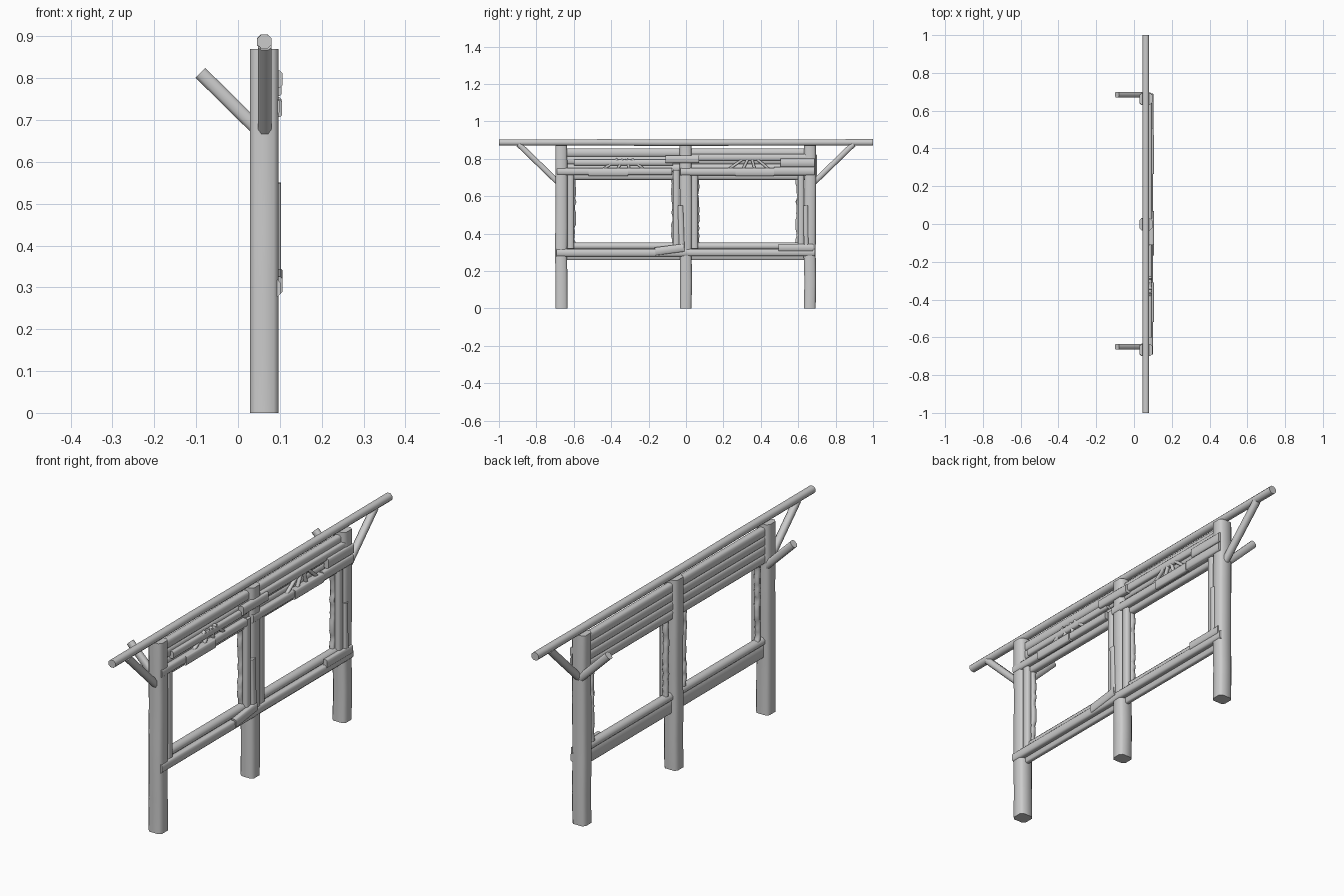
import bpy, bmesh, math, random
from mathutils import Vector, Matrix

random.seed(4)
cube = bpy.data.objects.get("Cube")
if cube:
    bpy.data.objects.remove(cube)

wood = bpy.data.materials.new("pale_grey_wood")
wood.use_nodes = True
GREY = (0.6, 0.6, 0.6, 1)
wood.diffuse_color = GREY
wood.node_tree.nodes["Principled BSDF"].inputs["Base Color"].default_value = GREY


def beam(name, start, end, wide, deep, round_off=0.25, cuts=0, jitter=0.0):
    """Timber from start to end; deep is its size along x (or y for beams across x)."""
    start, end = Vector(start), Vector(end)
    axis = end - start
    side = Vector((1, 0, 0)) if abs(axis.x) < 0.01 else Vector((0, 1, 0))
    direction = axis.normalized()
    across = direction.cross(side)
    c = round_off * min(wide, deep)
    a, b = deep / 2, wide / 2
    # chamfered cross-section swept along the axis
    section = [(a - c, b), (a, b - c), (a, c - b), (a - c, -b),
               (c - a, -b), (-a, c - b), (-a, b - c), (c - a, b)]
    bm = bmesh.new()
    rings = []
    for i in range(cuts + 2):
        centre = start + axis * i / (cuts + 1)
        shift = across * random.uniform(-jitter, jitter)
        grow = 1 + random.uniform(-jitter, jitter) / wide
        rings.append([bm.verts.new(centre + shift + side * u + across * v * grow)
                      for u, v in section])
    for r, s in zip(rings, rings[1:]):
        for k in range(8):
            bm.faces.new((r[k], r[k - 1], s[k - 1], s[k]))
    bm.faces.new(rings[0])
    bm.faces.new(rings[-1][::-1])
    bmesh.ops.recalc_face_normals(bm, faces=bm.faces)
    mesh = bpy.data.meshes.new(name)
    bm.to_mesh(mesh)
    bm.free()
    mesh.materials.append(wood)
    obj = bpy.data.objects.new(name, mesh)
    bpy.context.collection.objects.link(obj)
    bpy.context.view_layer.objects.active = obj
    obj.select_set(True)
    bpy.ops.object.shade_smooth_by_angle(angle=math.radians(50))
    obj.select_set(False)
    return obj


def board(name, y0, y1, z0, z1, x0, x1, tilt=0.0, round_off=0.2):
    """Horizontal timber given by its extents."""
    z = (z0 + z1) / 2
    x = (x0 + x1) / 2
    return beam(name, (x, y0, z - tilt), (x, y1, z + tilt), z1 - z0, x1 - x0, round_off)


# Ridge pole and the three posts
beam("ridge_pole", (0.063, -1, 0.887), (0.063, 1, 0.887), 0.034, 0.034, 0.27, 6, 0.001)
for label, y in (("front", -0.667), ("middle", -0.002), ("rear", 0.663)):
    beam(label + "_post", (0.063, y, 0), (0.063, y, 0.87), 0.064, 0.068, 0.18, 5, 0.002)

# Braces under the pole ends and stubs leaning out behind
for label, s, y in (("front", -1, -0.65), ("rear", 1, 0.685)):
    beam(label + "_pole_brace", (0.064, s * 0.675, 0.665), (0.064, s * 0.895, 0.878),
         0.03, 0.032, 0.27)
    beam(label + "_back_brace", (0.05, y, 0.675), (-0.09, y, 0.813), 0.033, 0.03, 0.25)

for label, y0, y1 in (("front", -0.66, -0.01), ("rear", 0.0, 0.66)):
    # Upper planking
    for i in range(4):
        z = 0.688 + i * 0.041
        board(f"{label}_upper_plank_{i}", y0, y1, z, z + 0.043, 0.046, 0.078, 0, 0.22)
    # Sill log and the plank under it
    board(label + "_sill", y0, y1, 0.314, 0.352, 0.045, 0.085, 0, 0.3)
    board(label + "_lower_plank", y0, y1, 0.258, 0.318, 0.052, 0.074)

# Window jambs with ragged inner edges
for label, y, ragged in (("front_outer", -0.617, -0.602), ("front_inner", -0.052, -0.069),
                         ("rear_inner", 0.046, 0.06), ("rear_outer", 0.615, 0.598)):
    beam(label + "_jamb", (0.078, y, 0.32), (0.078, y, 0.74), 0.034, 0.03, 0.2)
    beam(label + "_ragged_edge", (0.06, ragged, 0.35), (0.06, ragged, 0.69),
         0.02, 0.024, 0.25, 16, 0.005)

# Face rails
board("front_lower_rail", -0.692, -0.01, 0.278, 0.318, 0.072, 0.101)
board("rear_lower_rail", -0.025, 0.69, 0.28, 0.318, 0.072, 0.101)
board("front_truss_bottom", -0.69, -0.075, 0.714, 0.75, 0.072, 0.1)
board("rear_truss_bottom", -0.03, 0.685, 0.712, 0.75, 0.072, 0.1)
board("front_truss_top", -0.6, -0.07, 0.765, 0.797, 0.07, 0.094)
board("rear_truss_top", 0.03, 0.66, 0.79, 0.825, 0.07, 0.094)

# Repair pieces over the rails
board("front_truss_patch", -0.52, -0.31, 0.707, 0.748, 0.085, 0.105)
board("rear_truss_patch", 0.265, 0.47, 0.707, 0.75, 0.085, 0.105)
board("rear_truss_end", 0.47, 0.688, 0.713, 0.755, 0.08, 0.104)
board("rear_top_end", 0.505, 0.688, 0.757, 0.802, 0.08, 0.104)
board("middle_top_patch", -0.11, 0.07, 0.778, 0.818, 0.08, 0.106)
board("middle_sill_patch", -0.165, -0.01, 0.294, 0.336, 0.082, 0.106, 0.01)
board("rear_sill_patch", 0.495, 0.68, 0.306, 0.344, 0.082, 0.104)

# Slats nailed on the posts
beam("middle_post_slat", (0.094, -0.022, 0.32), (0.094, -0.03, 0.55), 0.028, 0.018)
beam("rear_post_slat", (0.094, 0.642, 0.34), (0.094, 0.64, 0.55), 0.024, 0.018)

# Small struts fanning out between the truss rails
for label, y in (("front", -0.325), ("rear", 0.345)):
    for i, lean in enumerate((-0.13, -0.045, 0.025, 0.11)):
        beam(f"{label}_strut_{i}", (0.086, y + lean, 0.735), (0.086, y + lean * 0.3, 0.8),
             0.014, 0.016)
